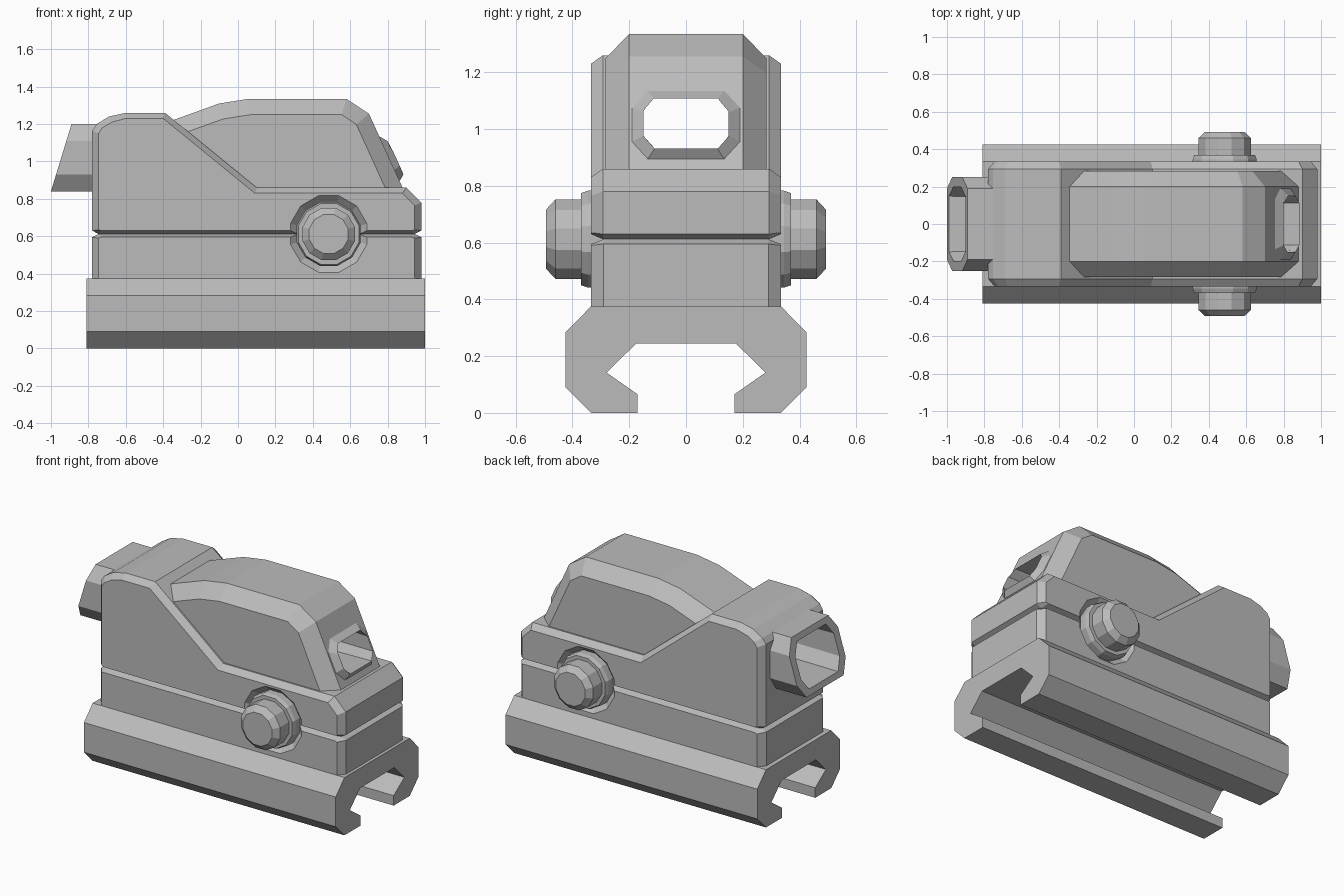
import bpy
import bmesh
import math

if "Cube" in bpy.data.objects:
    bpy.data.objects.remove(bpy.data.objects["Cube"], do_unlink=True)

grey = bpy.data.materials.new("matte grey")
grey.use_nodes = True
COLOR = (0.5, 0.5, 0.5, 1)
grey.diffuse_color = COLOR
grey.node_tree.nodes["Principled BSDF"].inputs["Base Color"].default_value = COLOR


def loft(name, rings):
    """Closed solid skinned through rings of equal point count."""
    bm = bmesh.new()
    loops = [[bm.verts.new(p) for p in ring] for ring in rings]
    for a, b in zip(loops, loops[1:]):
        for i in range(len(a)):
            j = (i + 1) % len(a)
            bm.faces.new((a[i], a[j], b[j], b[i]))
    bm.faces.new(loops[0][::-1])
    bm.faces.new(loops[-1])
    bmesh.ops.recalc_face_normals(bm, faces=bm.faces)
    mesh = bpy.data.meshes.new(name)
    bm.to_mesh(mesh)
    bm.free()
    mesh.materials.append(grey)
    obj = bpy.data.objects.new(name, mesh)
    bpy.context.collection.objects.link(obj)
    return obj


def chamfered_slab(name, outer, side, y_outer, y_side):
    """Slab across y whose side faces are a smaller outline."""
    def at(profile, y):
        return [(x, y, z) for x, z in profile]
    return loft(name, [at(side, -y_side), at(outer, -y_outer),
                       at(outer, y_outer), at(side, y_side)])


def inset(profile, d):
    """Offset a counter-clockwise outline inwards by d."""
    result = []
    n = len(profile)
    for i, (x, z) in enumerate(profile):
        px, pz = profile[i - 1]
        qx, qz = profile[(i + 1) % n]
        a, b = math.hypot(x - px, z - pz), math.hypot(qx - x, qz - z)
        n1 = (-(z - pz) / a, (x - px) / a)
        n2 = (-(qz - z) / b, (qx - x) / b)
        k = d / (1 + n1[0] * n2[0] + n1[1] * n2[1])
        result.append((x + k * (n1[0] + n2[0]), z + k * (n1[1] + n2[1])))
    return result


def octagon(x_at, w, z0, z1, cy, cz):
    """Chamfered rectangle facing x, with x given as a function of z."""
    pts = [(w, z0 + cz), (w, z1 - cz), (w - cy, z1), (cy - w, z1),
           (-w, z1 - cz), (-w, z0 + cz), (cy - w, z0), (w - cy, z0)]
    return [(x_at(z), y, z) for y, z in pts]


def turned(name, stations, side, sides=12):
    """Faceted round part along y at the knob axis, from (y, radius) pairs."""
    angles = [2 * math.pi * (i + 0.5) / sides for i in range(sides)]
    return loft(name, [[(0.485 + r * math.cos(a), side * y, 0.612 + r * math.sin(a))
                        for a in angles] for y, r in stations])


def cut(target, cutter):
    mod = target.modifiers.new("cut", "BOOLEAN")
    mod.operation = "DIFFERENCE"
    mod.solver = "EXACT"
    mod.object = cutter
    with bpy.context.temp_override(object=target, active_object=target):
        bpy.ops.object.modifier_apply(modifier=mod.name)


# Rail clamp
half = [(0.335, 0.375), (0.425, 0.283), (0.425, 0.09), (0.335, 0),
        (0.17, 0), (0.17, 0.065), (0.28, 0.142), (0.175, 0.245)]
section = half + [(-y, z) for y, z in reversed(half)]
loft("rail_clamp", [[(x, y, z) for y, z in section] for x in (-0.81, 1.0)])

# Lower housing, its top edge forming half of the groove
lower = chamfered_slab(
    "lower_housing",
    [(-0.78, 0.3), (0.98, 0.3), (0.98, 0.595), (0.945, 0.612), (-0.745, 0.612), (-0.78, 0.595)],
    [(-0.745, 0.3), (0.945, 0.3), (0.945, 0.59), (0.93, 0.595), (-0.73, 0.595), (-0.745, 0.59)],
    0.29, 0.335)

# Upper housing with raised rear and sloped deck
upper = chamfered_slab(
    "upper_housing",
    [(-0.745, 0.612), (0.945, 0.612), (0.98, 0.63), (0.98, 0.78), (0.9, 0.86), (0.1, 0.86),
     (-0.39, 1.26), (-0.6, 1.26), (-0.69, 1.24), (-0.755, 1.2), (-0.78, 1.165), (-0.78, 0.63)],
    [(-0.73, 0.63), (0.93, 0.63), (0.945, 0.635), (0.945, 0.765), (0.88, 0.83), (0.09, 0.83),
     (-0.4, 1.23), (-0.6, 1.23), (-0.675, 1.21), (-0.725, 1.18), (-0.745, 1.15), (-0.745, 0.635)],
    0.293, 0.335)

# Hood over the optic
hood_outline = [(-0.6, 1.13), (-0.6, 0.75), (0.93, 0.75), (0.7, 1.255),
                (0.58, 1.335), (0.06, 1.335), (-0.1, 1.31)]
hood = chamfered_slab("hood", hood_outline, inset(hood_outline, 0.085), 0.2, 0.283)

# Raised window frame lying on the sloped front of the hood
def hood_front(z):
    return 0.7 + (1.255 - z) * 0.455


frame = loft("window_frame", [
    octagon(lambda z: hood_front(z) - 0.1, 0.19, 0.895, 1.135, 0.055, 0.06),
    octagon(hood_front, 0.19, 0.895, 1.135, 0.055, 0.06),
    octagon(lambda z: hood_front(z) + 0.038, 0.15, 0.932, 1.104, 0.04, 0.045)])

# Eyepiece with slanted rear
def eyepiece_rear(z):
    return -1 + (z - 0.84) * 0.305


eyepiece = loft("eyepiece", [
    octagon(eyepiece_rear, 0.25, 0.84, 1.2, 0.06, 0.09),
    octagon(lambda z: -0.65, 0.25, 0.84, 1.2, 0.06, 0.09)])

# Sight tunnel running right through
tunnel = loft("tunnel_cutter", [
    octagon(lambda z: -1.1, 0.2, 0.875, 1.165, 0.05, 0.075),
    octagon(lambda z: -0.7, 0.195, 0.88, 1.16, 0.05, 0.075),
    octagon(lambda z: 1.1, 0.142, 0.938, 1.098, 0.035, 0.04)])
tunnel.hide_render = True
for part in (upper, hood, frame, eyepiece):
    cut(part, tunnel)
bpy.data.objects.remove(tunnel, do_unlink=True)

# Knobs in conical recesses on both sides
for label, side in (("right", -1), ("left", 1)):
    recess = turned("recess_cutter", [(0.293, 0.17), (0.375, 0.252)], side)
    recess.hide_render = True
    for part in (lower, upper):
        cut(part, recess)
    bpy.data.objects.remove(recess, do_unlink=True)
    turned(label + "_knob_flange", [(0.26, 0.177), (0.345, 0.177), (0.37, 0.168)], side)
    turned(label + "_knob", [(0.3, 0.145), (0.46, 0.145), (0.493, 0.108)], side)
